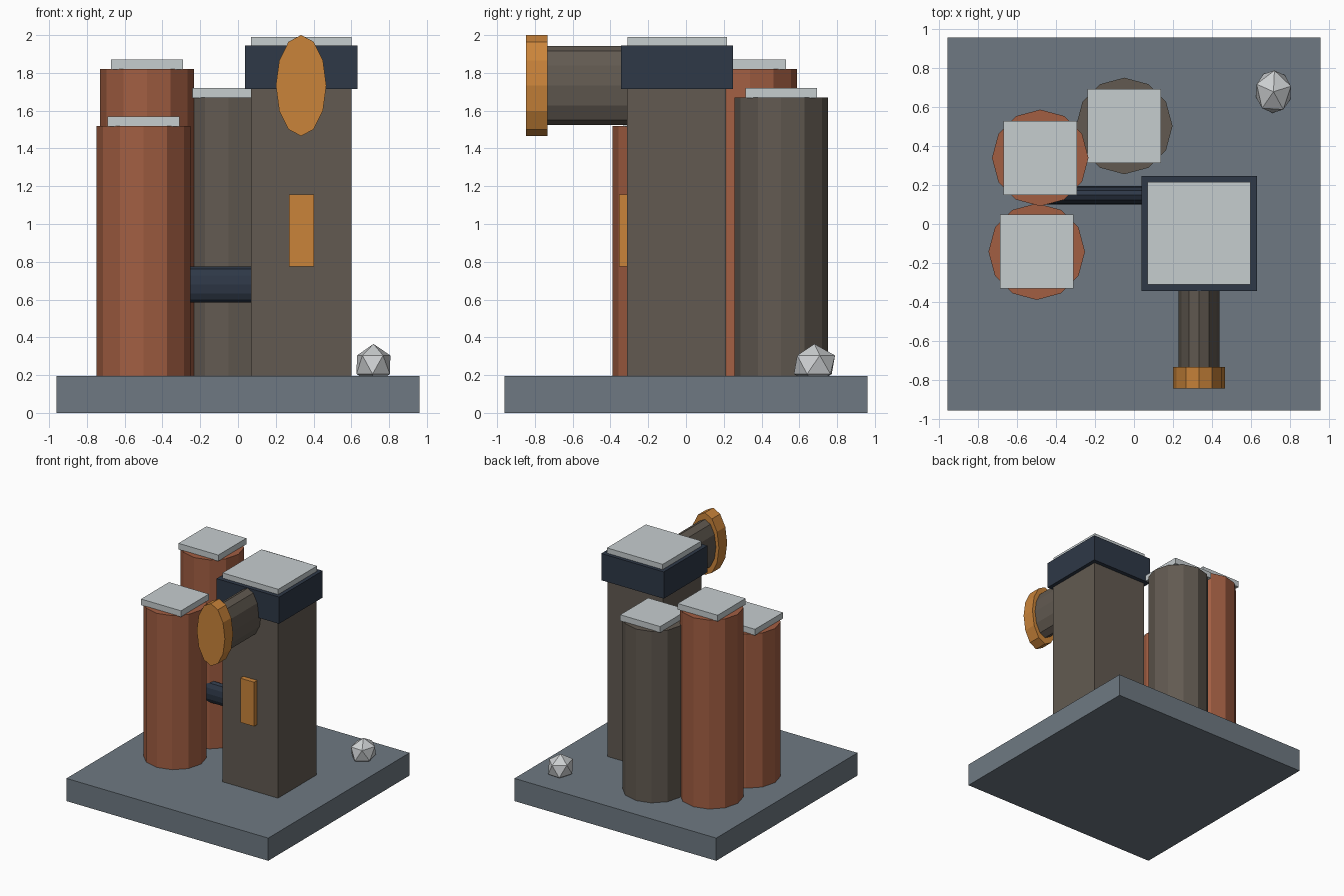
import bpy, math
from mathutils import Matrix, Vector

if "Cube" in bpy.data.objects:
    bpy.data.objects.remove(bpy.data.objects["Cube"])


def mat(name, r, g, b):
    # sRGB bytes to linear colour
    m = bpy.data.materials.new(name)
    lin = [((c / 255 + 0.055) / 1.055) ** 2.4 for c in (r, g, b)]
    m.diffuse_color = (*lin, 1)
    m.use_nodes = True
    m.node_tree.nodes["Principled BSDF"].inputs["Base Color"].default_value = m.diffuse_color
    return m


SLATE = mat("slate grey", 110, 121, 130)
RUST = mat("rust red", 162, 94, 66)
BROWN = mat("stone brown", 98, 90, 81)
NAVY = mat("dark navy", 46, 56, 71)
AMBER = mat("amber", 202, 132, 58)
PALE = mat("pale grey", 198, 205, 207)
ROCK = mat("light stone", 205, 208, 210)


def finish(name, m):
    ob = bpy.context.object
    ob.name = name
    ob.data.materials.append(m)
    return ob


def box(name, m, x, y, z):
    # box from (min, max) ranges
    bpy.ops.mesh.primitive_cube_add(size=1)
    ob = finish(name, m)
    ob.data.transform(Matrix.Translation([(a + b) / 2 for a, b in (x, y, z)])
                      @ Matrix.Diagonal([b - a for a, b in (x, y, z)] + [1]))
    return ob


def tube(name, m, centre, size, axis="Z"):
    # twelve-sided cylinder along an axis, stretched to the full size
    bpy.ops.mesh.primitive_cylinder_add(vertices=12, radius=0.5, depth=1)
    ob = finish(name, m)
    turn = {"Z": Matrix(), "Y": Matrix.Rotation(math.pi / 2, 4, "X"),
            "X": Matrix.Rotation(math.pi / 2, 4, "Y")}[axis]
    ob.data.transform(Matrix.Translation(centre) @ Matrix.Diagonal([*size, 1]) @ turn)
    return ob


BASE = 0.195
box("base_slab", SLATE, (-0.96, 0.96), (-0.96, 0.96), (0, BASE))

# square tower with its band, roof plate and door plate
box("tower", BROWN, (0.07, 0.60), (-0.313, 0.213), (BASE, 1.72))
box("tower_band", NAVY, (0.038, 0.632), (-0.345, 0.248), (1.715, 1.945))
box("tower_roof_plate", PALE, (0.07, 0.60), (-0.31, 0.217), (1.94, 1.99))
box("tower_panel", AMBER, (0.27, 0.402), (-0.355, -0.30), (0.775, 1.155))

# three silos with square roof plates
for name, m, x, y, top in (("front_silo", RUST, -0.50, -0.142, 1.52),
                           ("rear_silo", RUST, -0.482, 0.34, 1.82),
                           ("back_silo", BROWN, -0.05, 0.504, 1.67)):
    tube(name, m, (x, y, (BASE + top) / 2), (0.496, 0.496, top - BASE))
    box(name + "_roof_plate", PALE, (x - 0.19, x + 0.19), (y - 0.19, y + 0.19),
        (top - 0.003, top + 0.05))

# oval pipe and flange sticking out of the tower front
tube("outlet_pipe", BROWN, (0.334, -0.50, 1.733), (0.21, 0.48, 0.42), "Y")
tube("outlet_flange", AMBER, (0.334, -0.79, 1.733), (0.267, 0.112, 0.535), "Y")

# oval pipe joining the tower to the silos
tube("link_pipe", NAVY, (-0.19, 0.148, 0.68), (0.56, 0.097, 0.19), "X")

# half-buried rock
bpy.ops.mesh.primitive_ico_sphere_add(subdivisions=1, radius=1)
rock = finish("rock", ROCK)
rock.data.transform(Matrix.Translation((0.717, 0.68, 0.255))
                    @ Matrix.Diagonal((0.104, 0.122, 0.11, 1))
                    @ Matrix.Rotation(math.radians(15), 4, "Z"))
